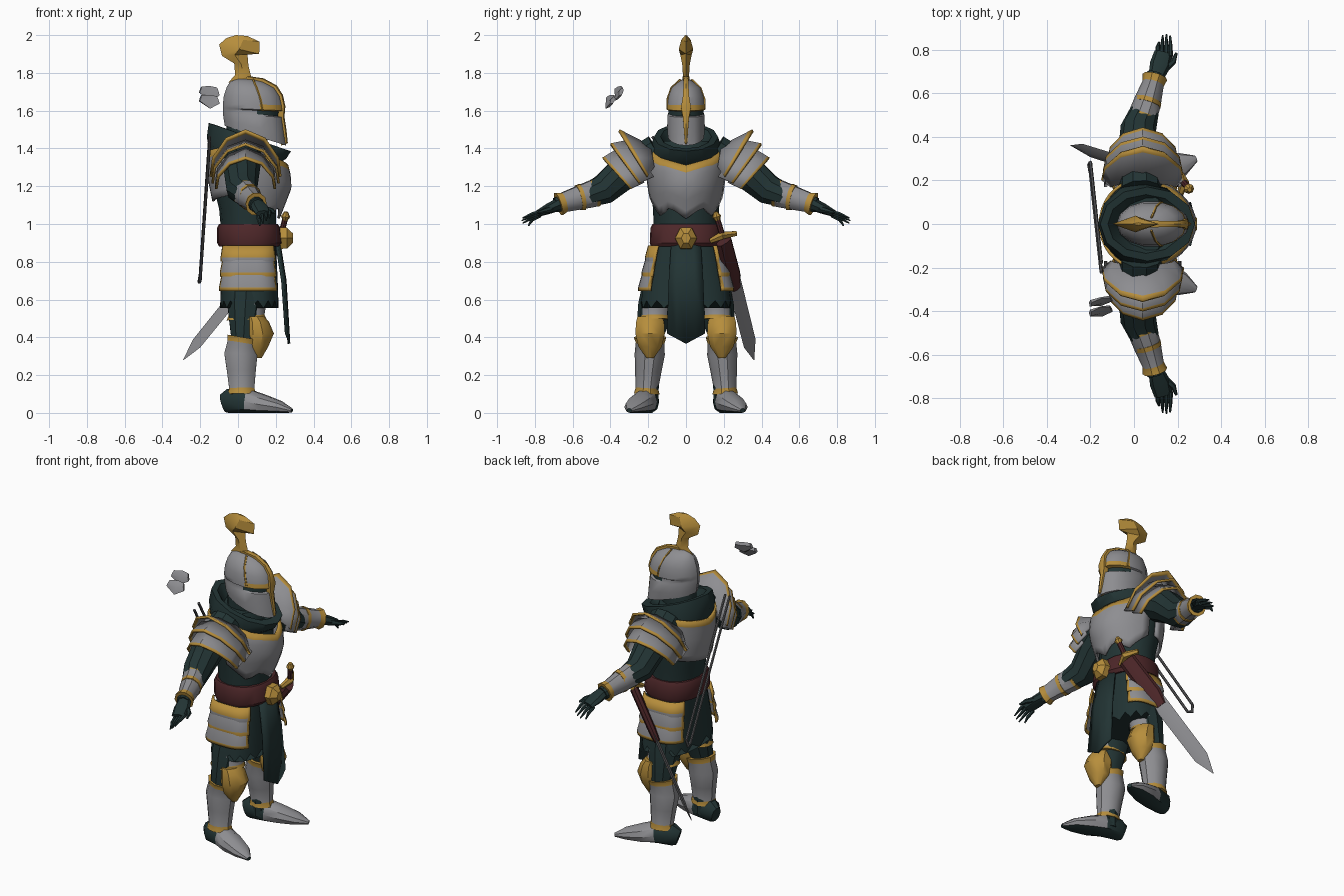
import bpy, math
from mathutils import Vector as V

STEEL, GOLD, CLOTH, LEATHER, DARK = range(5)
MATS = []
for nm, c in (("steel grey", (.27, .27, .285)), ("gold", (.47, .27, .045)),
              ("dark green cloth", (.016, .034, .034)), ("dark red leather", (.075, .02, .022)),
              ("dark steel", (.1, .1, .105))):
    m = bpy.data.materials.new(nm)
    m.diffuse_color = (*c, 1)
    MATS.append(m)


def surf(name, rows, mat, closed=True, caps=True, thick=0, mirror=False, angle=35):
    """Skin rows of points; mat is an index or a rule (row, column, centre)."""
    n = len(rows[0])
    pts = [V(p) for r in rows for p in r]
    faces, idx = [], []
    rule = mat if callable(mat) else (lambda i, j, c: mat)
    for i in range(len(rows) - 1):
        for j in range(n if closed else n - 1):
            k = (j + 1) % n
            f = (i*n + j, i*n + k, (i + 1)*n + k, (i + 1)*n + j)
            faces.append(f)
            idx.append(rule(i, j, sum((pts[v] for v in f), V()) / 4))
    if closed and caps:
        faces += [tuple(range(n))[::-1], tuple(range((len(rows) - 1)*n, len(rows)*n))]
        idx += [rule(0, 0, pts[0]), rule(len(rows) - 2, 0, pts[-1])]
    me = bpy.data.meshes.new(name)
    me.from_pydata(pts, [], faces)
    for m in MATS:
        me.materials.append(m)
    for p, k in zip(me.polygons, idx):
        p.material_index = k
        p.use_smooth = True
    ob = bpy.data.objects.new(name, me)
    bpy.context.collection.objects.link(ob)
    import bmesh
    bm = bmesh.new()
    bm.from_mesh(me)
    bmesh.ops.recalc_face_normals(bm, faces=bm.faces)
    bm.to_mesh(me)
    bm.free()
    me.set_sharp_from_angle(angle=math.radians(angle))
    if thick:
        s = ob.modifiers.new("thickness", 'SOLIDIFY')
        s.thickness, s.offset = thick, 0
    if mirror:
        s = ob.modifiers.new("mirror", 'MIRROR')
        s.use_axis = (False, True, False)
    return ob


def sp(v, p):
    return math.copysign(abs(v)**p, v)


def ring(x0, x1, b, zb, zf=None, y=0, n=16, p=1, span=(0, 360)):
    """Rounded level ring; the height runs from zb at the back to zf in front."""
    zf = zb if zf is None else zf
    full = span[1] - span[0] == 360
    out = []
    for j in range(n):
        a = math.radians(span[0] + (span[1] - span[0])*j/(n if full else n - 1))
        u = sp(math.cos(a), p)
        out.append(((x0 + x1)/2 + (x1 - x0)/2*u, y + b*sp(math.sin(a), p), zb + (zf - zb)*(u + 1)/2))
    return out


def tube(name, path, mat, n=10, roll=0, **kw):
    """Skin along a path of (x, y, z, side radius, up radius)."""
    c = [V(p[:3]) for p in path]
    d0 = c[-1] - c[0]
    ref = V((1, 0, 0)) if abs(d0.normalized().z) > .85 else V((0, 0, 1))
    rows = []
    for i, p in enumerate(path):
        t = (c[min(i + 1, len(c) - 1)] - c[max(i - 1, 0)]).normalized()
        s = t.cross(ref).normalized()
        u = s.cross(t)
        cr, sr = math.cos(roll), math.sin(roll)
        s, u = s*cr + u*sr, u*cr - s*sr
        r = []
        for j in range(n):
            a = 2*math.pi*j/n
            q = c[i] + s*math.cos(a)*p[3] + u*math.sin(a)*p[-1]
            q.z = max(q.z, 0)
            r.append(q)
        rows.append(r)
    return surf(name, rows, mat, **kw)


# --- legs and boots
tube("leg", [(.02, .2, .04, .055), (.02, .2, .12, .055), (.03, .195, .4, .07), (.04, .155, .56, .1),
             (.05, .12, .72, .1)], CLOTH, mirror=True)
tube("boot", [(-.08, .185, .05, .03, .05), (-.05, .195, .06, .055, .07), (.05, .215, .06, .065, .07),
              (.13, .245, .045, .07, .055), (.22, .275, .03, .055, .035), (.285, .3, .012, .015, .012)],
     lambda i, j, c: STEEL if c.x > .05 and c.z > .012 else CLOTH, mirror=True)
rim = lambda last: (lambda i, j, c: GOLD if i in (0, last) else STEEL)
tube("greave", [(.02, .208, .1, .068, .078), (.02, .207, .13, .06, .07), (.018, .2, .22, .07, .08),
                (.015, .192, .31, .08, .092), (.025, .19, .37, .076, .085), (.03, .19, .4, .086, .092)],
     rim(4), mirror=True)
surf("knee_guard", [ring(x0, x1, b, z, y=.19, n=10) for z, x0, x1, b in (
    (.29, .09, .125, .02), (.35, .04, .16, .065), (.42, .02, .19, .082), (.48, .03, .165, .078),
    (.51, .03, .14, .07))], GOLD, mirror=True)
surf("thigh_guard", [ring(-.06, .15, .09, .49, .5, .165), ring(-.05, .14, .083, .515, .52, .163),
                     ring(-.05, .15, .09, .58, .58, .155)], rim(-1), mirror=True)

# --- skirt, hip plates and front tabard
hem = [(x, y, z + (.025 if k % 2 else -.015)) for k, (x, y, z) in
       enumerate(ring(-.095, .215, .24, .57, n=32, p=.75))]
surf("cloth_skirt", [hem, ring(-.09, .21, .225, .7, n=32, p=.75), ring(-.08, .2, .17, .92, n=32, p=.75)], CLOTH)
hip = []
for k in range(3):                       # three overlapping lames
    z, g = .885 - .08*k, .018*k
    hip += [ring(-.09 - g/4, .205 + g/4, .195 + g, z - dz, n=18, p=.6, span=(38, 150)) if dz == 0 else
            ring(-.1 - g/4, .215 + g/4, .212 + g, z - dz, n=18, p=.6, span=(38, 150)) for dz in (0, .062, .08)]
surf("hip_plates", hip, lambda i, j, c: GOLD if j in (0, 16) or i in (0, 4, 7) else STEEL,
     closed=False, thick=.012, mirror=True)
surf("tabard", [[(x, -w, z), (x + .012, -w/2, z - d), (x + .015, 0, z - 2*d), (x + .012, w/2, z - d), (x, w, z)]
                for x, w, z, d in ((.2, .075, .92, 0), (.235, .09, .7, 0), (.255, .1, .42, .027))],
     CLOTH, closed=False, thick=.014)
surf("belt", [ring(x0, x1, b, z, n=20, p=.85) for z, x0, x1, b in (
    (.88, -.1, .22, .185), (.9, -.11, .235, .192), (.98, -.11, .225, .188), (1.0, -.1, .21, .178))], LEATHER)
tube("buckle", [(.2, 0, .925, .06, .066), (.26, 0, .925, .058, .064), (.29, 0, .925, .025, .03)], GOLD, n=6)

# --- torso and body armour
surf("torso", [ring(x0, x1, b, z) for z, x0, x1, b in (
    (.97, -.09, .2, .17), (1.08, -.1, .2, .175), (1.2, -.13, .21, .185), (1.34, -.15, .19, .2),
    (1.44, -.12, .15, .16))], CLOTH)


def lerp(table, z):
    for a, b in zip(table, table[1:]):
        if z <= b[0]:
            t = max(0, (z - a[0])/(b[0] - a[0]))
            return [p + (q - p)*t for p, q in zip(a[1:], b[1:])]
    return table[-1][1:]


def plate(name, table, sign, low, high):
    rows = []
    for t in (0, .15, .35, .55, .75, .86, 1):
        r = []
        for j in range(17):
            a = math.radians(-82 + 164*j/16)
            k = abs(j - 8)/8
            z = lerp(low, k)[0]*(1 - t) + lerp(high, k)[0]*t
            d, w = lerp(table, z)
            r.append((.02 + sign*d*math.cos(a), w*math.sin(a), z))
        rows.append(r)
    surf(name, rows, lambda i, j, c: GOLD if i == 5 else STEEL, closed=False, thick=.014)


plate("breastplate", ((1.02, .19, .165), (1.2, .26, .2), (1.3, .245, .21), (1.43, .17, .19)), 1,
      ((0, 1.03), (.35, 1.09), (.6, 1.04), (1, 1.14)), ((0, 1.31), (.5, 1.35), (1, 1.42)))
plate("back_plate", ((1.1, .145, .18), (1.25, .175, .195), (1.42, .175, .2)), -1,
      ((0, 1.12), (1, 1.16)), ((0, 1.38), (1, 1.42)))
surf("hood_collar", [ring(*r, n=12) for r in (
    (-.15, .2, .19, 1.38, 1.31), (-.165, .255, .19, 1.46, 1.345), (-.155, .28, .17, 1.535, 1.385),
    (-.12, .23, .135, 1.525, 1.4), (-.08, .18, .1, 1.45, 1.38))], CLOTH)

# --- helmet
surf("neck", [ring(-.06, .14, .085, 1.4), ring(-.06, .2, .085, 1.56)], CLOTH)
surf("helmet", [ring(*r, n=14) for r in (
    (-.07, .255, .098, 1.52, 1.415), (-.075, .245, .102, 1.55, 1.48), (-.08, .235, .1, 1.585, 1.565),
    (-.08, .215, .096, 1.6, 1.57), (-.08, .215, .096, 1.61, 1.595), (-.08, .243, .106, 1.615, 1.6),
    (-.08, .238, .105, 1.635, 1.63), (-.075, .225, .098, 1.68, 1.675), (-.06, .195, .08, 1.725, 1.72),
    (-.04, .14, .045, 1.755, 1.75), (0, .09, .015, 1.77, 1.765))],
    lambda i, j, c: CLOTH if i == 3 and c.x > .1 else GOLD if i in (4, 5) and c.x > .1 else STEEL)
surf("helmet_ridge", [[(x - .03, -w, z - .01), (x, -w, z), (x + .006, 0, z + .003), (x, w, z), (x - .03, w, z - .01)]
                      for x, z, w in ((.258, 1.425, .006), (.25, 1.5, .011), (.24, 1.565, .016), (.245, 1.62, .026),
                                      (.232, 1.68, .016), (.2, 1.73, .014), (.13, 1.768, .014), (.05, 1.78, .018))],
     GOLD)
for s in (-1, 1):                        # curved seam trim of the visor
    tube("visor_trim", [(.08, .03*s, 1.765, .006), (.1, .077*s, 1.72, .006), (.12, .098*s, 1.66, .006),
                        (.13, .098*s, 1.61, .006)], GOLD, n=5)
# plume: stations of (back x, back z, front x, front z, half width)
surf("plume", [[(xb, 0, zb), ((xb + xf)/2, -w, (zb + zf)/2), (xf, 0, zf), ((xb + xf)/2, w, (zb + zf)/2)]
               for xb, zb, xf, zf, w in ((-.05, 1.75, .1, 1.75, .014), (-.015, 1.79, .07, 1.78, .016),
                                         (-.02, 1.85, .055, 1.84, .02), (-.085, 1.89, .05, 1.9, .03),
                                         (-.1, 1.95, .112, 1.9, .038), (-.06, 1.985, .115, 1.965, .025),
                                         (-.01, 2.0, .05, 1.995, .006))], GOLD)

# --- shoulders: three arched plates along each arm
ARCH = ((-1, 0), (-.93, .4), (-.55, .82), (0, 1), (.55, .82), (.93, .4), (1, 0))


def arch(ay, az, by, bz, w):
    return [(.04 + w*u, by + (ay - by)*h, bz + (az - bz)*h) for u, h in ARCH]


for nm, a, b in (("upper", (.19, 1.41, .17, 1.3, .14), (.355, 1.495, .205, 1.25, .185)),
                 ("middle", (.3, 1.44, .17, 1.25, .17), (.4, 1.42, .25, 1.215, .175)),
                 ("lower", (.35, 1.4, .22, 1.22, .155), (.44, 1.345, .295, 1.185, .155))):
    mid = [p + (q - p)*.86 for p, q in zip(a, b)]
    surf(nm + "_shoulder_plate", [arch(*a), arch(*mid), arch(*b)],
         lambda i, j, c: GOLD if i == 1 else STEEL, closed=False, thick=.014, mirror=True)

# --- arms, bracers and hands
tube("arm", [(.03, .15, 1.38, .1), (.02, .32, 1.28, .095), (.02, .44, 1.18, .082), (.06, .55, 1.14, .06),
             (.1, .69, 1.1, .04)], CLOTH, mirror=True)
tube("bracer", [(.035, .475, 1.165, .066, .076), (.04, .495, 1.16, .068, .074), (.062, .56, 1.14, .063, .066),
                (.088, .645, 1.115, .05, .055), (.096, .675, 1.105, .058, .064)], rim(3), mirror=True)
tube("elbow_band", [(.06, .55, 1.143, .064, .073), (.066, .57, 1.138, .062, .07)], GOLD, mirror=True)
tube("palm", [(.1, .67, 1.105, .035), (.12, .73, 1.08, .048, .028), (.135, .785, 1.055, .042, .018)],
     CLOTH, n=8, mirror=True)
for k in range(4):
    x, z = .105 + .021*k, 1.045 + .007*k
    tip = (.115 + .017*k, .835 + (.03, .035, .03, 0)[k - 1 if k else 3], .99 + .014*k)
    tube("finger", [(x, .77, z, .011), ((x + tip[0])/2, .815, (z + tip[2])/2 + .004, .01), (*tip, .004)],
         CLOTH, n=6, mirror=True)
tube("thumb", [(.14, .71, 1.08, .018), (.18, .745, 1.07, .014), (.195, .785, 1.06, .006)], CLOTH, n=6, mirror=True)

# --- sword at the hip
TIP, GRIP = V((-.29, .36, .28)), V((.22, .2, .91))
at = lambda t: tuple(TIP + (GRIP - TIP)*t)
tube("sword_blade", [(*at(0), .002, .002), (*at(.14), .01, .042), (*at(.8), .01, .046)], STEEL, n=4, roll=.6)
tube("sword_sheath", [(*at(.6), .018, .03), (*at(.7), .024, .052), (*at(1), .026, .05)], LEATHER, n=8, roll=.6)
tube("sword_guard", [(.21, .13, .91, .014), (.23, .19, .94, .024), (.19, .265, .95, .014)], GOLD, n=6)
tube("sword_grip", [(.225, .195, .93, .016), (.25, .165, 1.03, .015)], LEATHER, n=8)
tube("sword_pommel", [(.249, .167, 1.02, .014), (.252, .162, 1.04, .024), (.255, .157, 1.065, .01)], GOLD, n=8)

# --- narrow two-bar frame hanging on the back
for s in (-.022, .022):
    tube("back_bar", [(-.15, -.2 + s, 1.45 + s*.6, .008), (-.2, .26 + s, .72 + s*.6, .008)], DARK, n=6)
tube("back_bar_end", [(-.2, .238, .707, .009), (-.205, .272, .692, .01), (-.2, .282, .733, .009)], DARK, n=6)

# --- loose shards beside the head
for y, z in ((-.4, 1.645), (-.355, 1.69)):
    tube("loose_shard", [(-.2, y - .01, z + .02, .015, .02), (-.15, y, z, .012, .045),
                         (-.105, y + .012, z + .01, .012, .025)], STEEL, n=5, roll=.55 if y < -.38 else .4)
